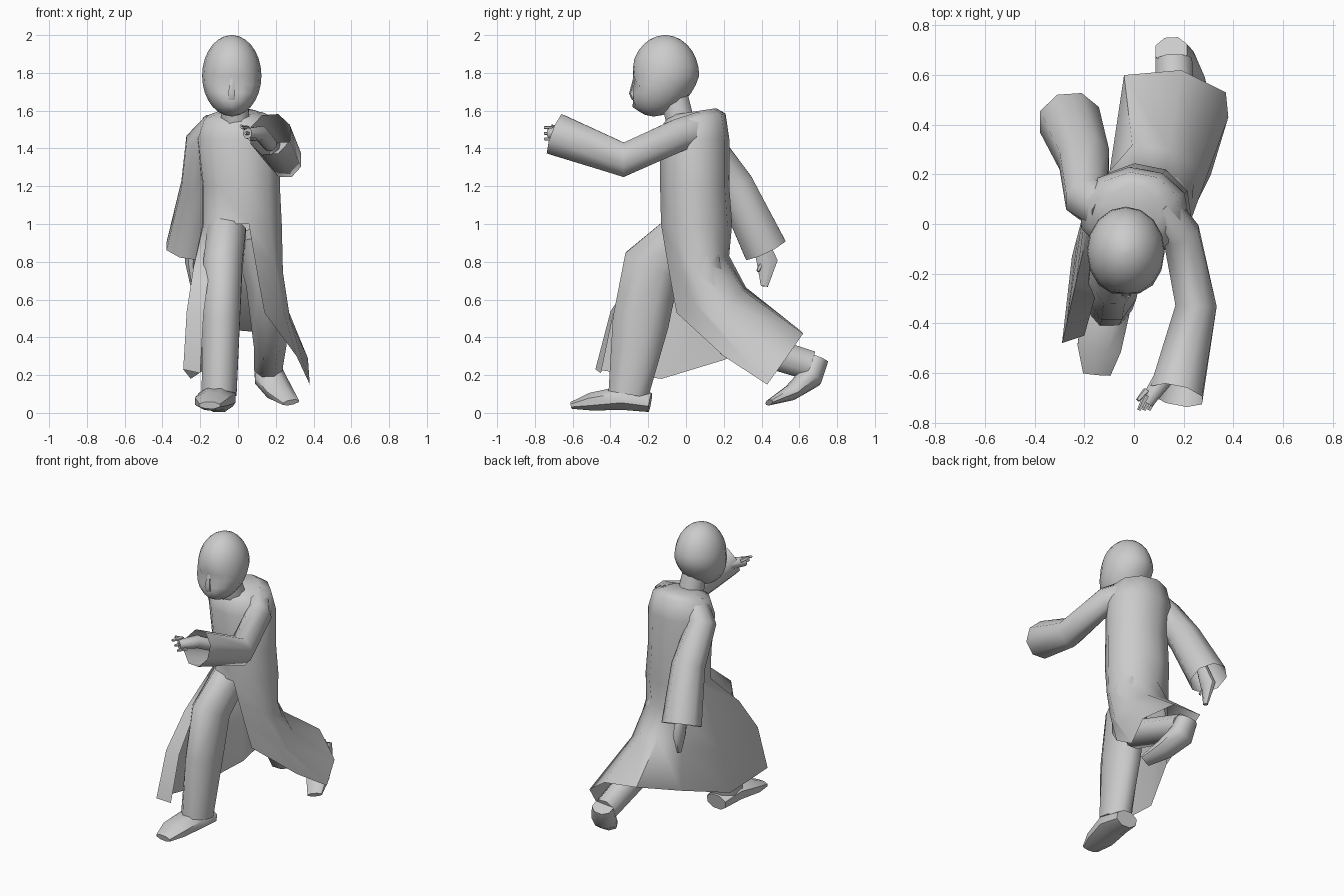
import bpy, bmesh, math
from mathutils import Vector

cube = bpy.data.objects.get("Cube")
if cube:
    bpy.data.objects.remove(cube, do_unlink=True)

shade = (.6, .6, .6, 1)
grey = bpy.data.materials.new("plain grey")
grey.use_nodes = True
grey.diffuse_color = shade
grey.node_tree.nodes["Principled BSDF"].inputs["Base Color"].default_value = shade


def loft(name, rows, cap_end=True, open_from=math.inf):
    """Skin point rows into one smooth object, left unjoined from row open_from on."""
    bm = bmesh.new()
    rings = [[bm.verts.new(point) for point in row] for row in rows]
    count = len(rings[0])
    for k, (upper, lower) in enumerate(zip(rings, rings[1:])):
        for i in range(count - 1 if k >= open_from else count):
            j = (i + 1) % count
            bm.faces.new((upper[i], upper[j], lower[j], lower[i]))
    bm.faces.new(rings[0])
    if cap_end:
        bm.faces.new(rings[-1])
    bmesh.ops.recalc_face_normals(bm, faces=bm.faces)
    mesh = bpy.data.meshes.new(name)
    bm.to_mesh(mesh)
    bm.free()
    mesh.shade_smooth()
    mesh.set_sharp_from_angle(angle=math.radians(55))
    mesh.materials.append(grey)
    part = bpy.data.objects.new(name, mesh)
    bpy.context.collection.objects.link(part)


def mix(pair, t):
    return pair[0] + (pair[1] - pair[0]) * t


def tube(name, points, width, depth, swell=(0, 0), sides=8, cap_end=True):
    """Limb along a path; width and depth run from start to end, swelling midway."""
    path = [Vector(point) for point in points]
    last = len(path) - 1
    rows = []
    for k, centre in enumerate(path):
        t = k / last
        along = (path[min(k + 1, last)] - path[max(k - 1, 0)]).normalized()
        side = Vector((1, 0, 0))
        side = (side - along * side.dot(along)).normalized()
        across = along.cross(side)
        bulge = math.sin(math.pi * t)
        side *= mix(width, t) * (1 + swell[0] * bulge)
        across *= mix(depth, t) * (1 + swell[1] * bulge)
        angles = [math.tau * (i + .5) / sides for i in range(sides)]
        rows.append([centre + side * math.cos(a) + across * math.sin(a) for a in angles])
    loft(name, rows, cap_end)


def oval(centre, half_x, half_y, angle, tilt=0):
    """Point on a level oval, raised towards the back by tilt."""
    x, y = half_x * math.cos(angle), half_y * math.sin(angle)
    return Vector(centre) + Vector((x, y, y * tilt))


# Head: an egg with a flattened face, sunken eyes and raised lips
head_sides, head_steps = 16, 14
rows = []
for k in range(head_steps + 1):
    polar = math.pi * (k + .2) / (head_steps + .4)
    height, spread = math.cos(polar), math.sin(polar)
    centre = (-.033, -.11 - .06 * max(0, -height), 1.785 + .215 * height)
    row = []
    for i in range(head_sides):
        angle = math.tau * i / head_sides - math.pi / 2
        point = oval(centre, .157 * spread, .18 * spread, angle)
        point.y = max(point.y, -.28)
        off_centre = min(i, head_sides - i)
        if off_centre == 1 and -.4 < height < -.05:
            point.y += .022
        if off_centre == 0 and -.8 < height < -.65:
            point.y -= .012
        row.append(point)
    rows.append(row)
loft("head", rows)
tube("nose", [(-.033, -.27, 1.77), (-.033, -.285, 1.69), (-.033, -.275, 1.66)],
     (.012, .02), (.01, .012), swell=(.3, .5), sides=6)
tube("neck", [(-.01, -.02, 1.5), (-.025, -.07, 1.7)], (.085, .075), (.08, .08))

# Coat hem from the left front edge round the back to the right front edge
hem = [(.14, -.05, .53), (.31, .2, .3), (.38, .43, .15), (.37, .53, .29), (.19, .62, .42),
       (-.04, .6, .44), (-.1, .2, .28), (-.25, -.13, .18), (-.29, -.48, .23), (-.2, -.45, .21)]
hem = [Vector(point) for point in hem]
angles = [math.radians(35 * i - 80) for i in range(len(hem))]

# Coat body: collar, shoulders, chest and waist ovals
body = [((0, .04, 1.595), .1, .12, .15), ((0, .045, 1.56), .19, .165, .15),
        ((0, .045, 1.45), .225, .185, 0), ((.015, .045, 1.2), .21, .185, 0),
        ((.02, .055, 1), .215, .19, 0)]
rows = [[oval(centre, x, y, a, tilt) for a in angles] for centre, x, y, tilt in body]
waist = rows[-1]

# Coat skirt: the back flares late and the front flares early
for drop in (.3, .6, 1):
    row = []
    for start, end in zip(waist, hem):
        flare = drop - drop * (1 - drop) * (.2 + 2.4 * end.y)
        point = start.lerp(end, flare)
        point.z = mix((start.z, end.z), drop)
        row.append(point)
    rows.append(row)
loft("coat", rows, cap_end=False, open_from=len(body) - 1)

# Sleeves with open cuffs
tube("left_sleeve", [(.1, .07, 1.5), (.19, -.04, 1.47), (.25, -.33, 1.34), (.17, -.69, 1.475)],
     (.08, .115), (.1, .12), swell=(-.15, -.15), cap_end=False)
tube("right_sleeve", [(-.11, .05, 1.52), (-.19, .1, 1.43), (-.2, .26, 1.2), (-.26, .42, .865)],
     (.08, .13), (.09, .125), swell=(-.05, -.05), cap_end=False)

# Left hand: palm with three fingers and a thumb
tube("left_palm", [(.17, -.5, 1.42), (.12, -.62, 1.48), (.05, -.72, 1.48)],
     (.04, .03), (.04, .03), swell=(.2, .2))
for i in range(3):
    x, z = .05 + .02 * i, 1.51 - .03 * i
    tube(f"left_finger_{i + 1}", [(x, -.69, z), (x - .03, -.75, z)],
         (.014, .008), (.012, .008), sides=5)
tube("left_thumb", [(.05, -.67, 1.5), (.015, -.71, 1.52)], (.014, .008), (.012, .008), sides=5)

# Right hand: hanging palm and thumb
tube("right_palm", [(-.24, .38, .95), (-.25, .43, .8), (-.24, .415, .67)],
     (.035, .012), (.04, .02), swell=(.4, 1))
tube("right_thumb", [(-.25, .41, .81), (-.22, .38, .75)], (.015, .009), (.015, .009), sides=5)

# Trousers
tube("right_trouser", [(-.06, -.01, .95), (-.08, -.18, .78), (-.09, -.24, .48), (-.1, -.305, .1)],
     (.11, .1), (.13, .115), swell=(.05, .4))
tube("left_trouser", [(.08, .04, .95), (.14, .1, .7), (.17, .24, .38), (.16, .66, .25)],
     (.12, .08), (.12, .085))

# Shoes
tube("right_shoe", [(-.1, -.19, .055), (-.11, -.33, .08), (-.14, -.5, .06), (-.15, -.605, .04)],
     (.08, .06), (.055, .02), swell=(.5, .7))
tube("left_shoe", [(.15, .7, .29), (.165, .66, .19), (.22, .56, .11), (.28, .44, .055)],
     (.07, .05), (.06, .015), swell=(.4, .6))
